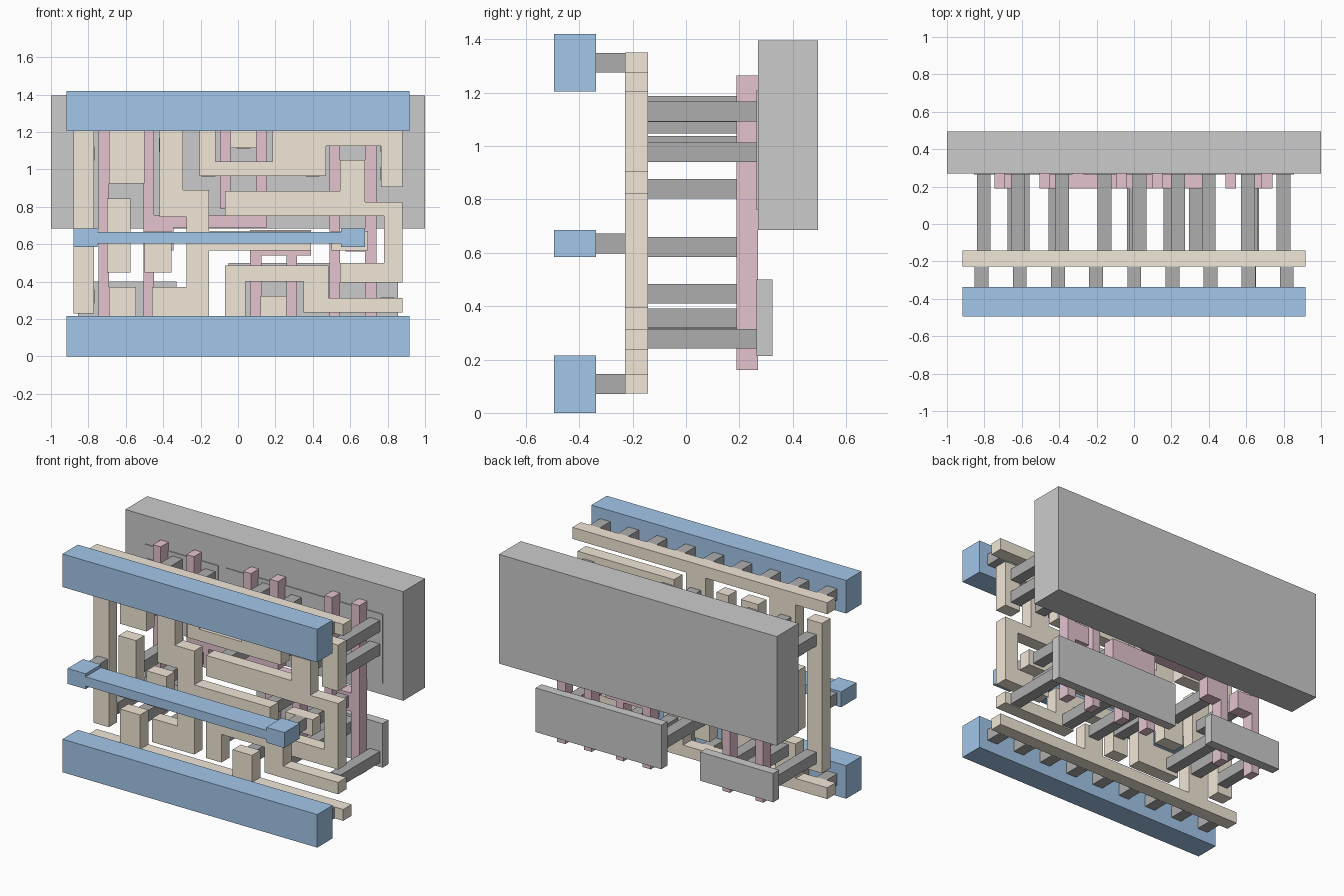
import bpy, bmesh


def material(name, rgb):
    m = bpy.data.materials.new(name)
    m.diffuse_color = (*rgb, 1)
    return m


BLUE = material("blue_metal", (0.36, 0.57, 0.82))
TAN = material("tan_interconnect", (0.88, 0.80, 0.68))
PINK = material("pink_gate", (0.78, 0.55, 0.63))
DARK = material("dark_contact", (0.42, 0.42, 0.42))
MID = material("well_grey", (0.56, 0.56, 0.56))
LIGHT = material("diffusion_grey", (0.70, 0.70, 0.70))

# Depth range of every layer
METAL, PLUG, LOCAL = (-0.495, -0.337), (-0.337, -0.226), (-0.228, -0.142)
CONTACT, GATE, DIFF, WELL = (-0.142, 0.268), (0.19, 0.27), (0.264, 0.325), (0.27, 0.495)


def plate(name, outline, layer, mat):
    """Extrude an x-z outline through a layer's depth."""
    bm = bmesh.new()
    face = bm.faces.new([bm.verts.new((x, layer[0], z)) for x, z in outline])
    ext = bmesh.ops.extrude_face_region(bm, geom=[face])
    for v in ext["geom"]:
        if isinstance(v, bmesh.types.BMVert):
            v.co.y = layer[1]
    bmesh.ops.recalc_face_normals(bm, faces=bm.faces)
    me = bpy.data.meshes.new(name)
    bm.to_mesh(me)
    bm.free()
    me.materials.append(mat)
    ob = bpy.data.objects.new(name, me)
    bpy.context.collection.objects.link(ob)
    return ob


def box(name, x0, x1, z0, z1, layer, mat):
    return plate(name, [(x0, z0), (x1, z0), (x1, z1), (x0, z1)], layer, mat)


def square(name, x, z, layer):
    return box(name, x - .037, x + .037, z - .037, z + .037, layer, DARK)


# Well block and diffusion plates
box("well_block", -1, 1, .685, 1.395, WELL, MID)
box("upper_diffusion_left", -.855, -.33, 1.02, 1.21, DIFF, LIGHT)
box("upper_diffusion_right", -.27, .855, .76, 1.21, DIFF, LIGHT)
box("lower_diffusion_left", -.855, -.33, .213, .40, DIFF, LIGHT)
box("lower_diffusion_right", -.05, .855, .213, .50, DIFF, LIGHT)

# Front metal rails and the narrow strap with end pads
box("bottom_rail", -.917, .917, 0, .215, METAL, BLUE)
box("top_rail", -.917, .917, 1.205, 1.42, METAL, BLUE)
plate("middle_strap", [
    (-.88, .585), (-.75, .585), (-.75, .605), (.55, .605), (.55, .585), (.68, .585),
    (.68, .685), (.55, .685), (.55, .665), (-.75, .665), (-.75, .685), (-.88, .685)], METAL, BLUE)

# Plugs between the metal and local interconnect
for i in range(9):
    for z in (.108, 1.312):
        square("rail_plug", -.815 + .204 * i, z, PLUG)
for x in (-.815, .615):
    square("strap_plug", x, .635, PLUG)

# Local interconnect rails with their branches
plate("lower_local_rail", [
    (-.917, .072), (.917, .072), (.917, .146), (.26, .146), (.26, .322), (.12, .322), (.12, .146),
    (-.545, .146), (-.545, .37), (-.69, .37), (-.69, .146), (-.917, .146)], LOCAL, TAN)
plate("upper_local_rail", [
    (-.917, 1.35), (.917, 1.35), (.917, 1.275), (.10, 1.275), (.10, 1.115), (-.04, 1.115), (-.04, 1.275),
    (-.50, 1.275), (-.50, .925), (-.69, .925), (-.69, 1.275), (-.917, 1.275)], LOCAL, TAN)

# Local interconnect bars and snakes
box("left_column", -.88, -.77, .23, 1.205, LOCAL, TAN)
box("left_input_bar", -.70, -.575, .45, .845, LOCAL, TAN)
box("second_input_bar", -.50, -.355, .45, .67, LOCAL, TAN)
box("right_strap_pad", .50, .695, .565, .67, LOCAL, TAN)
plate("left_snake", [
    (-.42, 1.205), (-.295, 1.205), (-.295, .89), (-.155, .89), (-.155, .67), (.39, .67), (.39, .565),
    (-.155, .565), (-.155, .217), (-.46, .217), (-.46, .37), (-.275, .37), (-.275, .745), (-.42, .745)], LOCAL, TAN)
plate("upper_snake", [
    (-.205, 1.205), (-.12, 1.205), (-.12, 1.042), (.185, 1.042), (.185, 1.205), (.88, 1.205), (.88, .905),
    (.765, .905), (.765, 1.125), (.47, 1.125), (.47, .965), (-.205, .965)], LOCAL, TAN)
plate("right_snake", [
    (-.07, .885), (.545, .885), (.545, 1.05), (.68, 1.05), (.68, .825), (.88, .825), (.88, .395),
    (.545, .395), (.545, .50), (.78, .50), (.78, .75), (-.07, .75)], LOCAL, TAN)
plate("lower_snake", [
    (-.07, .485), (.485, .485), (.485, .312), (.88, .312), (.88, .235), (.35, .235), (.35, .40),
    (.04, .40), (.04, .217), (-.07, .217)], LOCAL, TAN)

# Gate strips: full-height ones with a contact pad, then the split ones
B, T = .16, 1.265
plate("gate_first", [(-.745, B), (-.69, B), (-.69, .56), (-.58, .56), (-.58, .68), (-.69, .68), (-.69, T), (-.745, T)],
      GATE, PINK)
plate("gate_second", [
    (-.505, B), (-.45, B), (-.45, .565), (-.345, .565), (-.345, .69), (.155, .69), (.155, T), (.095, T),
    (.095, .755), (-.45, .755), (-.45, T), (-.505, T)], GATE, PINK)
plate("gate_third", [(-.095, T), (-.04, T), (-.04, .88), (.05, .88), (.05, .79), (-.095, .79)], GATE, PINK)
plate("gate_lower_pair", [
    (.065, B), (.125, B), (.125, .54), (.26, .54), (.26, B), (.315, B), (.315, .54), (.39, .54),
    (.39, .675), (.065, .675)], GATE, PINK)
box("gate_fifth", .49, .545, B, T, GATE, PINK)
plate("gate_sixth", [(.68, B), (.74, B), (.74, T), (.68, T), (.68, .68), (.575, .68), (.575, .56), (.68, .56)],
      GATE, PINK)

# Contacts from the local interconnect back to gates and diffusions
for x, z in [(-.803, 1.085), (-.803, .32), (-.62, 1.15), (-.595, .98), (-.6, .315), (-.385, 1.13), (-.41, .28),
             (-.158, 1.0), (.03, 1.15), (.235, 1.128), (.4, 1.0), (.8, 1.13), (.8, .977), (.61, .977),
             (0, .355), (.195, .278), (.4, .28), (.8, .278), (.63, .447)]:
    square("diffusion_contact", x, z, CONTACT)
for x, z in [(-.64, .622), (-.42, .622), (.01, .84), (.33, .622), (.625, .622)]:
    square("gate_contact", x, z, CONTACT)
